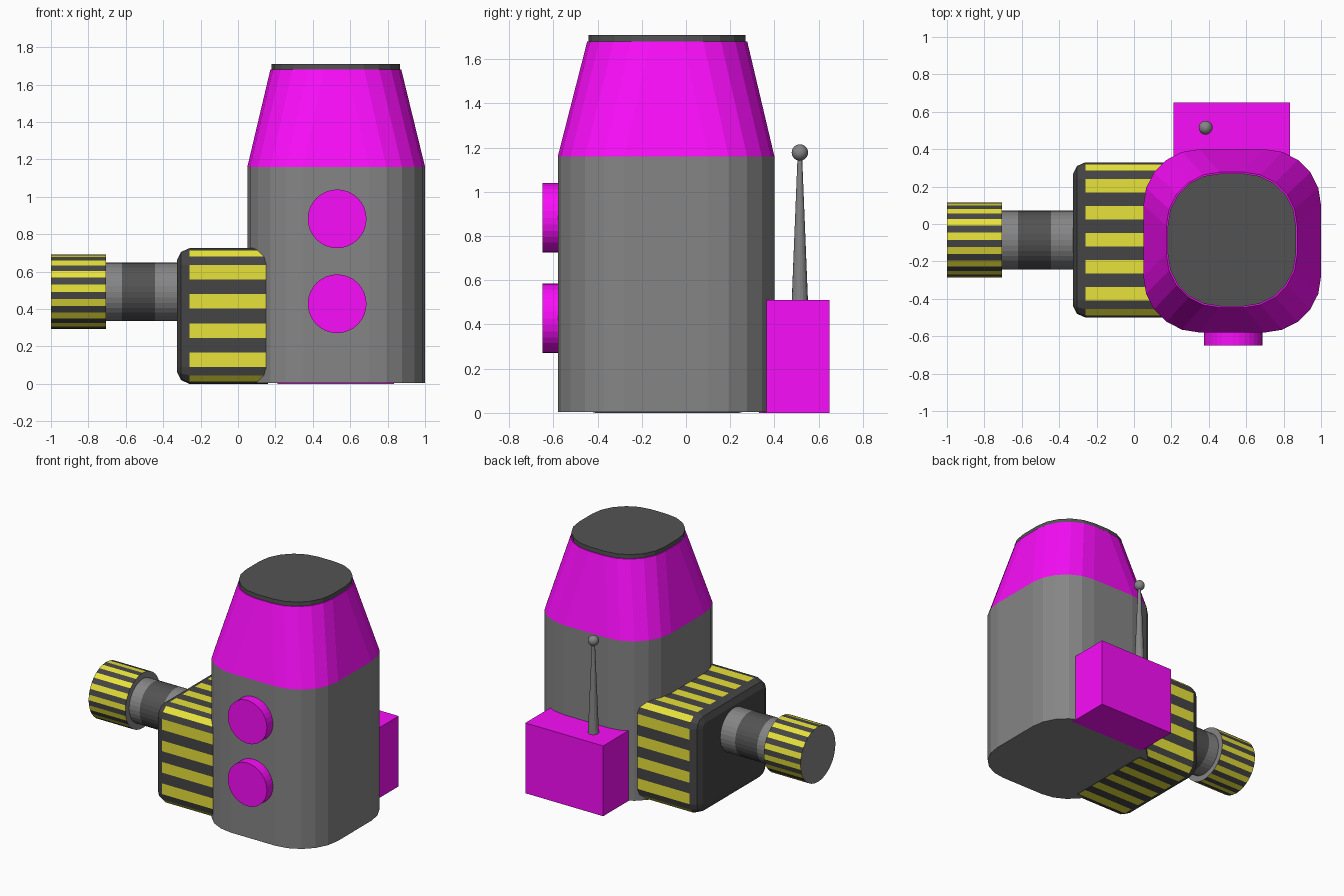
import bpy, bmesh
from math import sin, cos, pi
from mathutils import Vector

if "Cube" in bpy.data.objects:
    bpy.data.objects.remove(bpy.data.objects["Cube"])


def material(name, r, g, b):
    m = bpy.data.materials.new(name)
    m.diffuse_color = (r, g, b, 1)
    m.use_nodes = True
    m.node_tree.nodes["Principled BSDF"].inputs["Base Color"].default_value = m.diffuse_color
    return m


GREY = material("mid_grey", 0.235, 0.235, 0.235)
DARK = material("dark_grey", 0.086, 0.086, 0.086)
BLACK = material("stripe_dark", 0.06, 0.06, 0.06)
PINK = material("magenta", 0.95, 0.004, 0.95)
YELLOW = material("yellow", 0.80, 0.76, 0.042)


def loft(name, rings, mats, pick=lambda ring, side: 0, caps=(0, 0)):
    """Skin a list of equal-length rings; pick() chooses each face's material."""
    bm = bmesh.new()
    loops = [[bm.verts.new(p) for p in ring] for ring in rings]
    n = len(loops[0])
    for r in range(len(loops) - 1):
        for i in range(n):
            j = (i + 1) % n
            f = bm.faces.new((loops[r][i], loops[r][j], loops[r + 1][j], loops[r + 1][i]))
            f.material_index = pick(r, i)
    for loop, cap in ((loops[0], caps[0]), (loops[-1], caps[1])):
        bm.faces.new(loop).material_index = cap
    bmesh.ops.recalc_face_normals(bm, faces=bm.faces)
    me = bpy.data.meshes.new(name)
    bm.to_mesh(me)
    bm.free()
    for m in mats:
        me.materials.append(m)
    ob = bpy.data.objects.new(name, me)
    bpy.context.collection.objects.link(ob)
    return ob


def rounded_rect(u0, u1, v0, v1, radius, seg, cuts=(1, 1)):
    """Rounded rectangle outline; cuts subdivides the u and v straight sides."""
    centres = [(u1 - radius, v1 - radius), (u0 + radius, v1 - radius),
               (u0 + radius, v0 + radius), (u1 - radius, v0 + radius)]
    corners = [[Vector((cu + radius * cos((k + s / seg) * pi / 2),
                        cv + radius * sin((k + s / seg) * pi / 2))) for s in range(seg + 1)]
               for k, (cu, cv) in enumerate(centres)]
    pts = []
    for k in range(4):
        pts += corners[k]
        a, b, c = corners[k][-1], corners[(k + 1) % 4][0], cuts[k % 2]
        pts += [a.lerp(b, t / c) for t in range(1, c)]
    return pts


def circle(cu, cv, r, n):
    return [(cu + r * cos(2 * pi * i / n), cv + r * sin(2 * pi * i / n)) for i in range(n)]


def at_x(x, pts):
    return [(x, p[0], p[1]) for p in pts]


def at_y(y, pts):
    return [(p[0], y, p[1]) for p in pts]


def at_z(z, pts):
    return [(p[0], p[1], z) for p in pts]


# Main body, tapered shoulder and top cap
base = rounded_rect(0.05, 1.0, -0.58, 0.40, 0.30, 5)
neck = rounded_rect(0.173, 0.873, -0.447, 0.277, 0.287, 5)
lid = rounded_rect(0.18, 0.866, -0.44, 0.27, 0.28, 5)
loft("body", [at_z(0.004, base), at_z(1.16, base)], [GREY])
loft("shoulder", [at_z(1.16, base), at_z(1.68, neck)], [PINK])
loft("top_cap", [at_z(1.67, lid), at_z(1.71, lid)], [DARK])

# Two round front buttons
for label, z in (("upper", 0.882), ("lower", 0.428)):
    ring = circle(0.53, z, 0.157, 32)
    loft(label + "_button", [at_y(-0.65, ring), at_y(-0.55, ring)], [PINK])

# Back box with antenna
panel = [(0.21, 0.0), (0.835, 0.0), (0.835, 0.51), (0.21, 0.51)]
loft("back_box", [at_y(0.33, panel), at_y(0.65, panel)], [PINK])
loft("antenna_rod", [at_z(0.50, circle(0.383, 0.515, 0.037, 16)),
                     at_z(1.17, circle(0.383, 0.515, 0.010, 16))], [GREY])
bpy.ops.mesh.primitive_uv_sphere_add(segments=20, ring_count=12, radius=0.037,
                                     location=(0.383, 0.515, 1.178))
ball = bpy.context.object
ball.name = "antenna_ball"
ball.data.materials.append(GREY)
bpy.ops.object.shade_smooth()

# Striped side housing with a rounded outer end
SEG, CUTS = 3, (9, 7)


def housing_ring(x, inset):
    return at_x(x, rounded_rect(-0.50 + inset, 0.33 - inset, inset, 0.725 - inset,
                                0.09 - inset, SEG, CUTS))


stripes = []
for k in range(4):
    stripes += [0, 1, 0] + [(t + 1) % 2 for t in range(CUTS[k % 2])]
loft("side_housing",
     [housing_ring(-0.325, 0.06), housing_ring(-0.305, 0.02),
      housing_ring(-0.26, 0.0), housing_ring(0.16, 0.0)],
     [BLACK, YELLOW], lambda r, i: stripes[i] if r == 2 else 0)

# Arm with a dark middle band
arm = circle(-0.085, 0.492, 0.157, 32)
loft("arm", [at_x(x, arm) for x in (-0.72, -0.62, -0.445, -0.30)],
     [GREY, DARK], lambda r, i: int(r == 1))

# Striped grip at the end of the arm
grip = circle(-0.085, 0.492, 0.2, 32)
loft("grip", [at_x(-1.0, grip), at_x(-0.705, grip)],
     [BLACK, YELLOW, GREY], lambda r, i: i % 2, caps=(2, 2))
